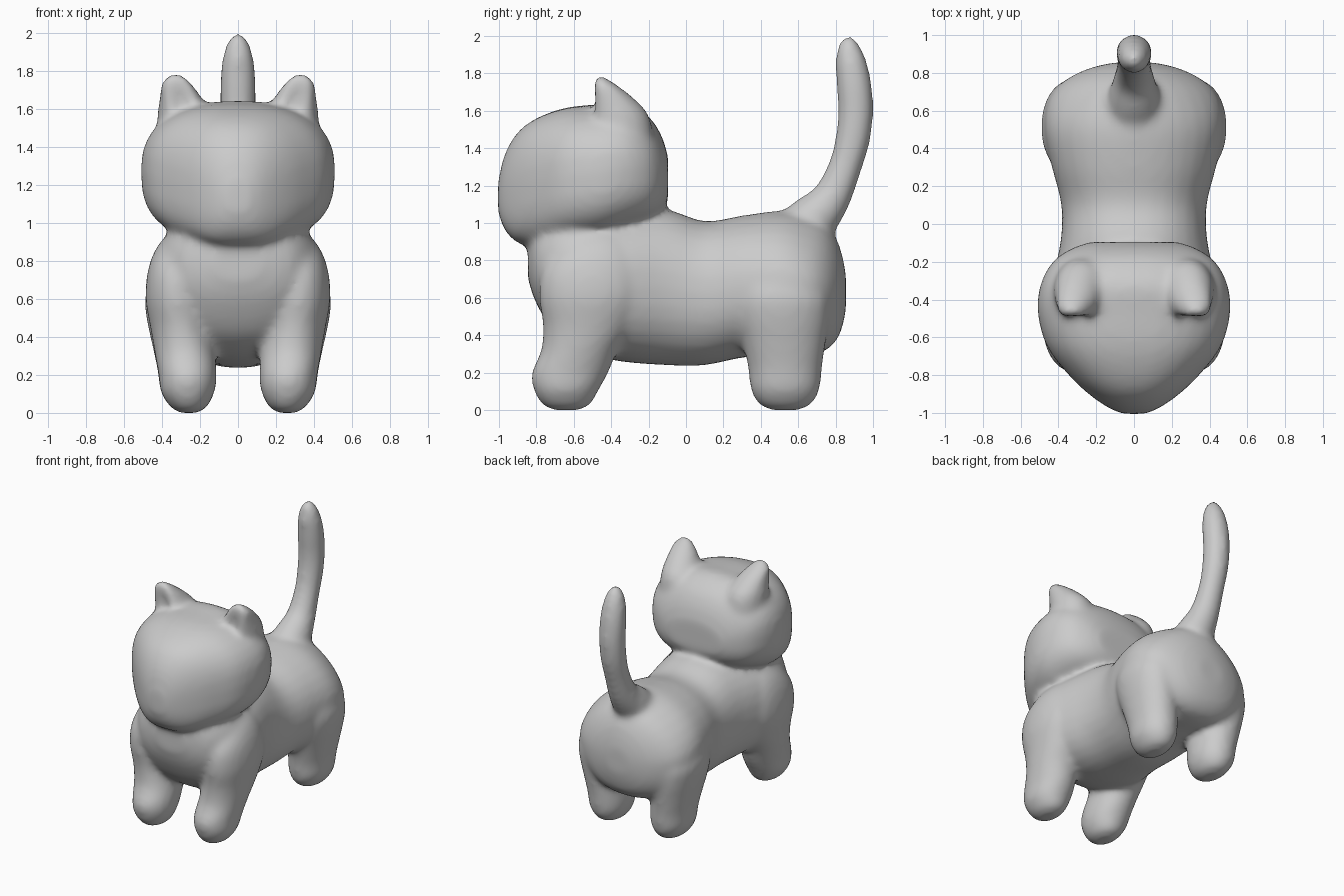
import bpy, bmesh, math
from mathutils import Vector

if "Cube" in bpy.data.objects:
    bpy.data.objects.remove(bpy.data.objects["Cube"])

SEG = 32
bm = bmesh.new()


def smooth_rows(rows, steps=4):
    """Catmull-Rom interpolation between the control sections."""
    out = []
    for i in range(len(rows) - 1):
        p0, p1 = rows[max(i - 1, 0)], rows[i]
        p2, p3 = rows[i + 1], rows[min(i + 2, len(rows) - 1)]
        for s in range(steps):
            t = s / steps
            out.append([0.5 * (2 * b + (c - a) * t + (2 * a - 5 * b + 4 * c - d) * t * t
                               + (3 * b - a - 3 * c + d) * t ** 3)
                        for a, b, c, d in zip(p0, p1, p2, p3)])
    return out + [list(rows[-1])]


def loft(rings):
    """Skin a list of point rings into a closed shell."""
    vs = [[bm.verts.new(p) for p in ring] for ring in rings]
    for a, b in zip(vs, vs[1:]):
        for i in range(SEG):
            j = (i + 1) % SEG
            bm.faces.new((a[i], a[j], b[j], b[i]))
    bm.faces.new(vs[0][::-1])
    bm.faces.new(vs[-1])


def oval(upper=2.0, lower=None):
    """Unit superellipse with separate fullness above and below."""
    pts = []
    for i in range(SEG):
        a = 2 * math.pi * i / SEG
        c, s = math.cos(a), math.sin(a)
        e = 2 / (upper if s >= 0 or lower is None else lower)
        pts.append((math.copysign(abs(c) ** e, c), math.copysign(abs(s) ** e, s)))
    return pts


def along_y(rows, lower):
    """Sections (y, z centre, x radius, z radius, upper fullness)."""
    loft([[(c * rx, y, z + s * rz) for c, s in oval(upper, lower)]
          for y, z, rx, rz, upper in smooth_rows(rows)])


def upright_pair(rows, power=2.0, dent=0.0):
    """Mirrored sections (x, y, z, x radius, y radius), optionally cupped in front."""
    for side in (1, -1):
        rings = []
        for x, y, z, rx, ry in smooth_rows(rows):
            ring = []
            for c, s in oval(power):
                cup = dent * math.exp(-(c / 0.45) ** 2) if s < 0 else 0
                ring.append((side * (x + c * rx), y + s * ry * (1 - cup), z))
            rings.append(ring)
        loft(rings)


# torso
along_y([(-.845, .79, .12, .09, 2.2), (-.80, .78, .28, .21, 2.3),
         (-.70, .74, .38, .33, 2.4), (-.55, .70, .44, .39, 2.4),
         (-.35, .66, .445, .40, 2.4), (-.10, .655, .39, .415, 2.2),
         (.10, .625, .385, .385, 2.2), (.30, .66, .435, .38, 2.1),
         (.50, .68, .475, .385, 1.9), (.65, .67, .455, .375, 1.7),
         (.75, .66, .38, .34, 1.6), (.82, .64, .25, .24, 1.7),
         (.855, .63, .11, .10, 1.9)], 2.25)

# head
along_y([(-1.005, 1.14, .06, .08, 2.2), (-.97, 1.165, .14, .20, 2.2),
         (-.90, 1.19, .24, .295, 2.3), (-.80, 1.22, .345, .34, 2.4),
         (-.65, 1.255, .46, .36, 2.4), (-.47, 1.275, .51, .36, 2.4),
         (-.32, 1.30, .495, .34, 2.3), (-.20, 1.29, .43, .28, 2.2),
         (-.13, 1.265, .33, .20, 2.1), (-.095, 1.24, .23, .11, 2)], 2.9)

# ears
upright_pair([(.28, -.34, 1.42, .15, .17), (.282, -.36, 1.57, .142, .165),
              (.302, -.395, 1.66, .112, .125), (.323, -.435, 1.73, .083, .078),
              (.328, -.455, 1.765, .055, .047), (.33, -.46, 1.785, .025, .02)], dent=.38)

# front legs
upright_pair([(.26, -.64, 0, .045, .07), (.26, -.64, .03, .095, .13),
              (.265, -.64, .11, .142, .175), (.265, -.62, .20, .153, .205),
              (.28, -.57, .32, .16, .205), (.30, -.525, .45, .162, .24),
              (.317, -.505, .60, .17, .28), (.32, -.50, .75, .155, .27),
              (.295, -.48, .87, .135, .21), (.265, -.46, .96, .09, .12)], 2.1)

# hind legs
upright_pair([(.26, .53, 0, .045, .07), (.26, .53, .03, .095, .14),
              (.265, .53, .11, .142, .184), (.27, .53, .22, .153, .197),
              (.29, .525, .35, .16, .22), (.31, .515, .50, .172, .25),
              (.32, .51, .62, .168, .25), (.30, .49, .76, .13, .20),
              (.26, .48, .86, .08, .11)], 2.1)

# tail: rings square to a curved path of (y, z, radius)
path = smooth_rows([(.56, .88, .17), (.67, 1.01, .14), (.775, 1.13, .105),
                    (.85, 1.30, .09), (.892, 1.45, .093), (.907, 1.60, .095),
                    (.897, 1.75, .094), (.878, 1.88, .08), (.868, 1.96, .052),
                    (.865, 2.0, .022)])
rings = []
for i, (y, z, r) in enumerate(path):
    a, b = path[max(i - 1, 0)], path[min(i + 1, len(path) - 1)]
    t = Vector((0, b[0] - a[0], b[1] - a[1])).normalized()
    n = Vector((0, t.z, -t.y))
    rings.append([Vector((c * r, y, z)) + n * (s * r) for c, s in oval()])
loft(rings)

bmesh.ops.recalc_face_normals(bm, faces=bm.faces)
mesh = bpy.data.meshes.new("cat")
bm.to_mesh(mesh)
bm.free()
cat = bpy.data.objects.new("cat", mesh)
bpy.context.collection.objects.link(cat)

# plain grey skin
grey = bpy.data.materials.new("light_grey")
grey.diffuse_color = (.6, .6, .6, 1)
grey.use_nodes = True
grey.node_tree.nodes["Principled BSDF"].inputs["Base Color"].default_value = grey.diffuse_color
mesh.materials.append(grey)
for p in mesh.polygons:
    p.use_smooth = True

# fuse the parts into one soft skin
fuse = cat.modifiers.new("fuse", 'REMESH')
fuse.mode = 'VOXEL'
fuse.voxel_size = .02
fuse.use_smooth_shade = True
soften = cat.modifiers.new("soften", 'SMOOTH')
soften.factor = .5
soften.iterations = 14
